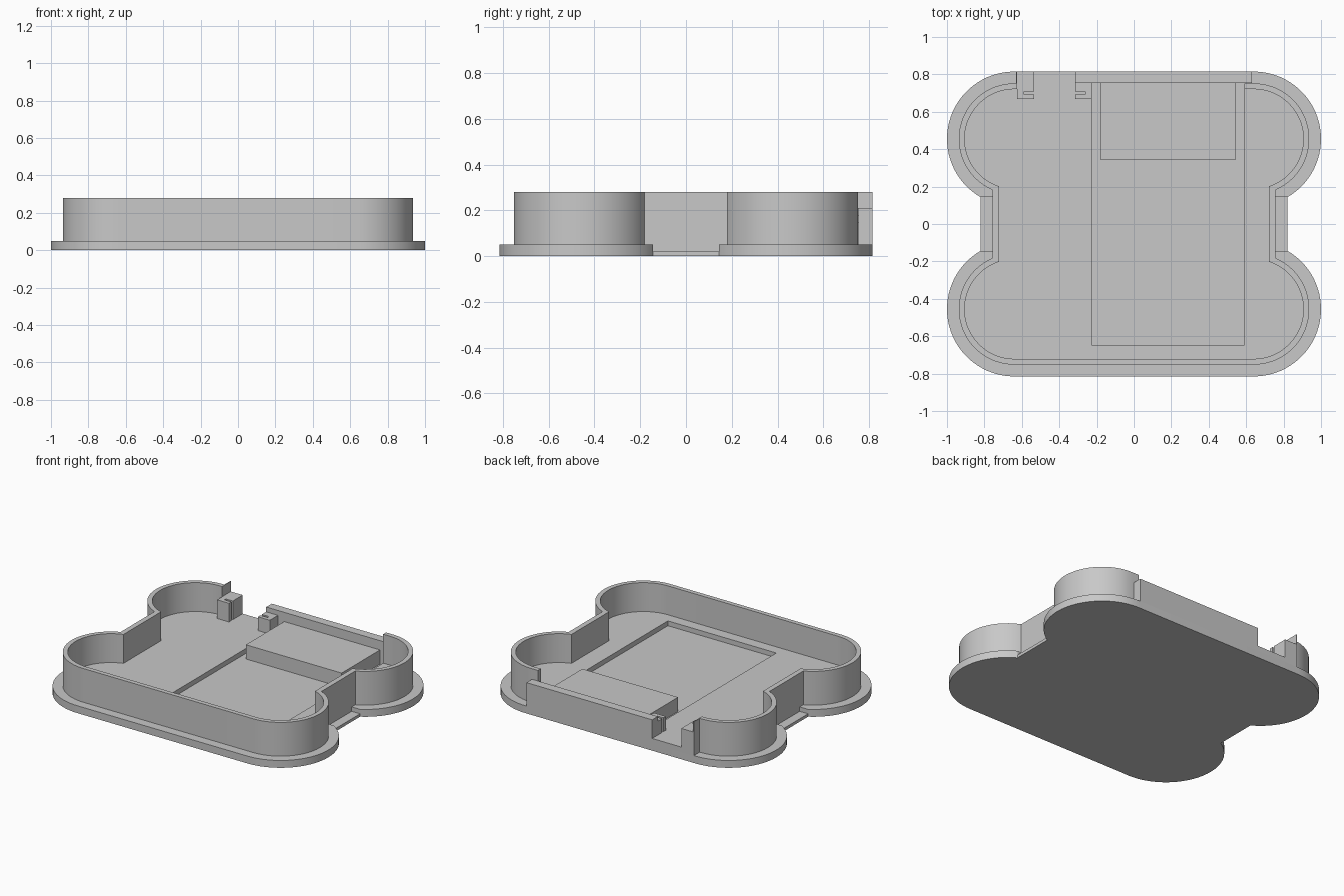
import bpy, bmesh, math

cube = bpy.data.objects.get("Cube")
if cube:
    bpy.data.objects.remove(cube, do_unlink=True)

grey = bpy.data.materials.new("plain grey")
grey.use_nodes = True
colour = (0.58, 0.58, 0.58, 1)
grey.diffuse_color = colour
grey.node_tree.nodes["Principled BSDF"].inputs["Base Color"].default_value = colour

# Shared centre of the four round lobes, and the main levels
CX, CY = 0.64, 0.455
BACK, PANEL_Y = 0.815, 0.755
SLAB, LEDGE, FLOOR, RAIL, RIM = 0.02, 0.05, 0.083, 0.21, 0.28


def prism(name, points, z0, z1):
    """Extrude a flat outline between two heights."""
    bm = bmesh.new()
    face = bm.faces.new([bm.verts.new((x, y, z0)) for x, y in points])
    top = bmesh.ops.extrude_face_region(bm, geom=[face])["geom"]
    bmesh.ops.translate(bm, vec=(0, 0, z1 - z0),
                        verts=[v for v in top if isinstance(v, bmesh.types.BMVert)])
    bmesh.ops.recalc_face_normals(bm, faces=bm.faces[:])
    mesh = bpy.data.meshes.new(name)
    bm.to_mesh(mesh)
    bm.free()
    mesh.materials.append(grey)
    obj = bpy.data.objects.new(name, mesh)
    bpy.context.collection.objects.link(obj)
    bpy.ops.object.select_all(action='DESELECT')
    obj.select_set(True)
    bpy.context.view_layer.objects.active = obj
    bpy.ops.object.shade_smooth_by_angle(angle=math.radians(30))


def block(name, x0, x1, y0, y1, z0, z1):
    prism(name, [(x0, y0), (x1, y0), (x1, y1), (x0, y1)], z0, z1)


def outline(radius, side_x, step_x=None, steps=32):
    """Four-lobed outline, running from the back right round to the back left."""
    start = -math.acos((side_x - CX) / radius)
    q = []
    for i in range(steps + 1):
        a = start + (math.pi / 2 - start) * i / steps
        q.append((CX + radius * math.cos(a), CY + radius * math.sin(a)))
    if step_x:
        q.insert(0, (step_x, q[0][1]))
    r = q[::-1]
    return ([(-x, y) for x, y in r] + [(-x, -y) for x, y in q]
            + [(x, -y) for x, y in r] + q)


# Bottom slab with the thin side lips, and the ledge plate on it
prism("bottom_slab", outline(0.36, 0.82), 0, SLAB)
prism("ledge_plate", outline(0.36, 0.82, 0.757), SLAB, LEDGE)

# Raised wall, open along the back
LEFT_END, PANEL_END = -0.625, -0.316
RX0, RX1, RY = -0.227, 0.59, -0.648


def with_ends(path):
    y = path[0][1]
    return [(LEFT_END, y)] + path + [(RX1, y)]


outer = with_ends(outline(0.297, 0.757))
inner = with_ends(outline(0.266, 0.722))
prism("rim_wall", outer + inner[::-1], LEDGE, RIM)

# Inner floor: cut by a rectangular recess, and reaching out through the back gap
recess_and_gap = [(RX1, RY), (RX0, RY), (RX0, PANEL_Y), (PANEL_END, PANEL_Y),
                  (PANEL_END, BACK), (LEFT_END, BACK)]
prism("inner_floor", inner + recess_and_gap, LEDGE, FLOOR)

# Back panel and the thin fin at the far end of the opening
block("back_panel", PANEL_END, 0.632, PANEL_Y, BACK, LEDGE, RAIL)
block("end_fin", -0.63, LEFT_END, 0.73, BACK, LEDGE, RIM)


def slotted_post(name, closed_x, open_x, slot_x, y1, top):
    """Post with a narrow slot open towards the gap."""
    y0, s0, s1 = 0.667, 0.693, 0.709
    prism(name, [(closed_x, y0), (open_x, y0), (open_x, s0), (slot_x, s0),
                 (slot_x, s1), (open_x, s1), (open_x, y1), (closed_x, y1)], FLOOR, top)


slotted_post("right_slotted_post", LEFT_END, -0.535, -0.587, BACK, RAIL)
slotted_post("left_slotted_post", RX0, PANEL_END, -0.262, PANEL_Y, 0.177)

# Raised box inside the recess
block("inner_box", -0.18, 0.542, 0.342, PANEL_Y, LEDGE, 0.147)
